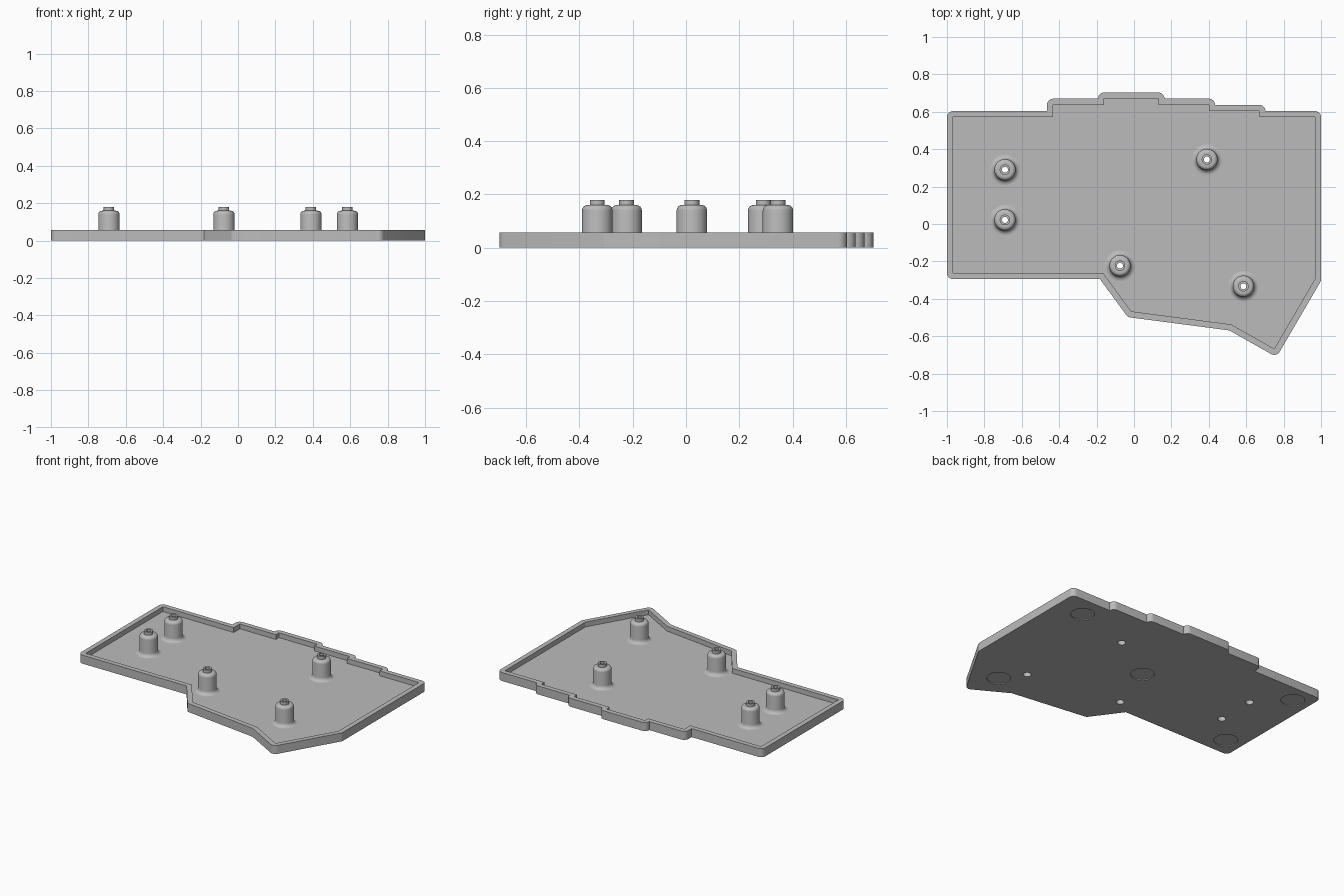
import bpy, bmesh
from math import pi, cos, sin, atan2, radians
from mathutils import Vector

old = bpy.data.objects.get("Cube")
if old:
    bpy.data.objects.remove(old, do_unlink=True)

WALL, RIM_Z, FLOOR_Z = 0.033, 0.058, 0.025

grey = bpy.data.materials.new("plain grey")
grey.use_nodes = True
colour = (0.5, 0.5, 0.5, 1)
grey.diffuse_color = colour
grey.node_tree.nodes["Principled BSDF"].inputs["Base Color"].default_value = colour


def finish(bm, name):
    bmesh.ops.recalc_face_normals(bm, faces=bm.faces)
    mesh = bpy.data.meshes.new(name)
    bm.to_mesh(mesh)
    bm.free()
    mesh.materials.append(grey)
    ob = bpy.data.objects.new(name, mesh)
    bpy.context.collection.objects.link(ob)
    return ob


def activate(ob):
    bpy.ops.object.select_all(action='DESELECT')
    ob.select_set(True)
    bpy.context.view_layer.objects.active = ob


def add_prism(bm, points, z0, z1):
    face = bm.faces.new([bm.verts.new((p[0], p[1], z0)) for p in points])
    top = bmesh.ops.extrude_face_region(bm, geom=[face])["geom"]
    verts = [v for v in top if isinstance(v, bmesh.types.BMVert)]
    bmesh.ops.translate(bm, verts=verts, vec=(0, 0, z1 - z0))


def circle(x, y, r, n=40):
    return [(x + r * cos(2 * pi * i / n), y + r * sin(2 * pi * i / n)) for i in range(n)]


def round_offset(points, r, steps=6):
    """Grow a clockwise outline, rounding its outer corners."""
    pts = [Vector(p) for p in points]
    out = []
    for i, p in enumerate(pts):
        d0 = (p - pts[i - 1]).normalized()
        d1 = (pts[(i + 1) % len(pts)] - p).normalized()
        n0, n1 = Vector((-d0.y, d0.x)), Vector((-d1.y, d1.x))
        turn = atan2(d0.x * d1.y - d0.y * d1.x, d0.dot(d1))
        if turn < 0:
            a = atan2(n0.y, n0.x)
            new = [p + r * Vector((cos(a + turn * k / steps), sin(a + turn * k / steps)))
                   for k in range(steps + 1)]
        else:
            new = [p + r * (n0 + n1) / (1 + n0.dot(n1))]
        for q in new:
            if not out or (q - out[-1]).length > 0.001:
                out.append(q)
    return out


def cut(ob, cutter):
    cutter.hide_render = True
    mod = ob.modifiers.new("cut", 'BOOLEAN')
    mod.operation, mod.solver, mod.object = 'DIFFERENCE', 'EXACT', cutter
    activate(ob)
    bpy.ops.object.modifier_apply(modifier=mod.name)
    bpy.data.objects.remove(cutter, do_unlink=True)


# Inner outline of the tray, clockwise from the back right corner
inner = [(-0.967, 0.571), (-0.432, 0.571), (-0.432, 0.637), (-0.16, 0.637),
         (-0.16, 0.67), (0.13, 0.67), (0.13, 0.637), (0.4, 0.637),
         (0.4, 0.604), (0.67, 0.604), (0.67, 0.571), (0.967, 0.571),
         (0.967, -0.295), (0.75, -0.667), (0.52, -0.537), (-0.015, -0.467),
         (-0.165, -0.262), (-0.967, -0.262)]
posts = [(-0.69, 0.29), (-0.69, 0.022), (0.39, 0.345), (-0.075, -0.223), (0.585, -0.333)]
feet = [(0.8, 0.46), (0.69, -0.48), (0.04, 0.13), (-0.88, 0.48), (-0.88, -0.165)]

# Tray with raised rim
bm = bmesh.new()
add_prism(bm, round_offset(inner, WALL), 0, RIM_Z)
tray = finish(bm, "tray")

bm = bmesh.new()
add_prism(bm, inner, FLOOR_Z, 0.2)
cut(tray, finish(bm, "cavity_cutter"))

# Screw holes and shallow foot recesses in the underside
bm = bmesh.new()
for x, y in posts:
    add_prism(bm, circle(x, y, 0.025), -0.1, 0.1)
for x, y in feet:
    add_prism(bm, circle(x, y, 0.074), -0.1, 0.006)
cut(tray, finish(bm, "underside_cutter"))
activate(tray)
bpy.ops.object.shade_smooth_by_angle(angle=radians(30))

# Hollow standoffs: rounded shoulder, thin tip, flared foot
quarter = [pi / 2 * k / 6 for k in range(7)]
profile = [(0.025, FLOOR_Z), (0.025, 0.14), (0.016, 0.14), (0.016, 0.18),
           (0.028, 0.18), (0.028, 0.16)]
profile += [(0.037 + 0.02 * sin(a), 0.14 + 0.02 * cos(a)) for a in quarter]
profile += [(0.082 - 0.025 * cos(a), FLOOR_Z + 0.025 - 0.025 * sin(a)) for a in quarter]

for i, (x, y) in enumerate(posts):
    bm = bmesh.new()
    ring = [bm.verts.new((r, 0, z)) for r, z in profile]
    edges = [bm.edges.new((ring[k - 1], ring[k])) for k in range(len(ring))]
    bmesh.ops.spin(bm, geom=ring + edges, cent=(0, 0, 0), axis=(0, 0, 1),
                   angle=2 * pi, steps=40, use_merge=True)
    bmesh.ops.remove_doubles(bm, verts=bm.verts, dist=0.0001)
    post = finish(bm, f"standoff_{i + 1}")
    post.location = (x, y, 0)
    activate(post)
    bpy.ops.object.shade_smooth_by_angle(angle=radians(30))
